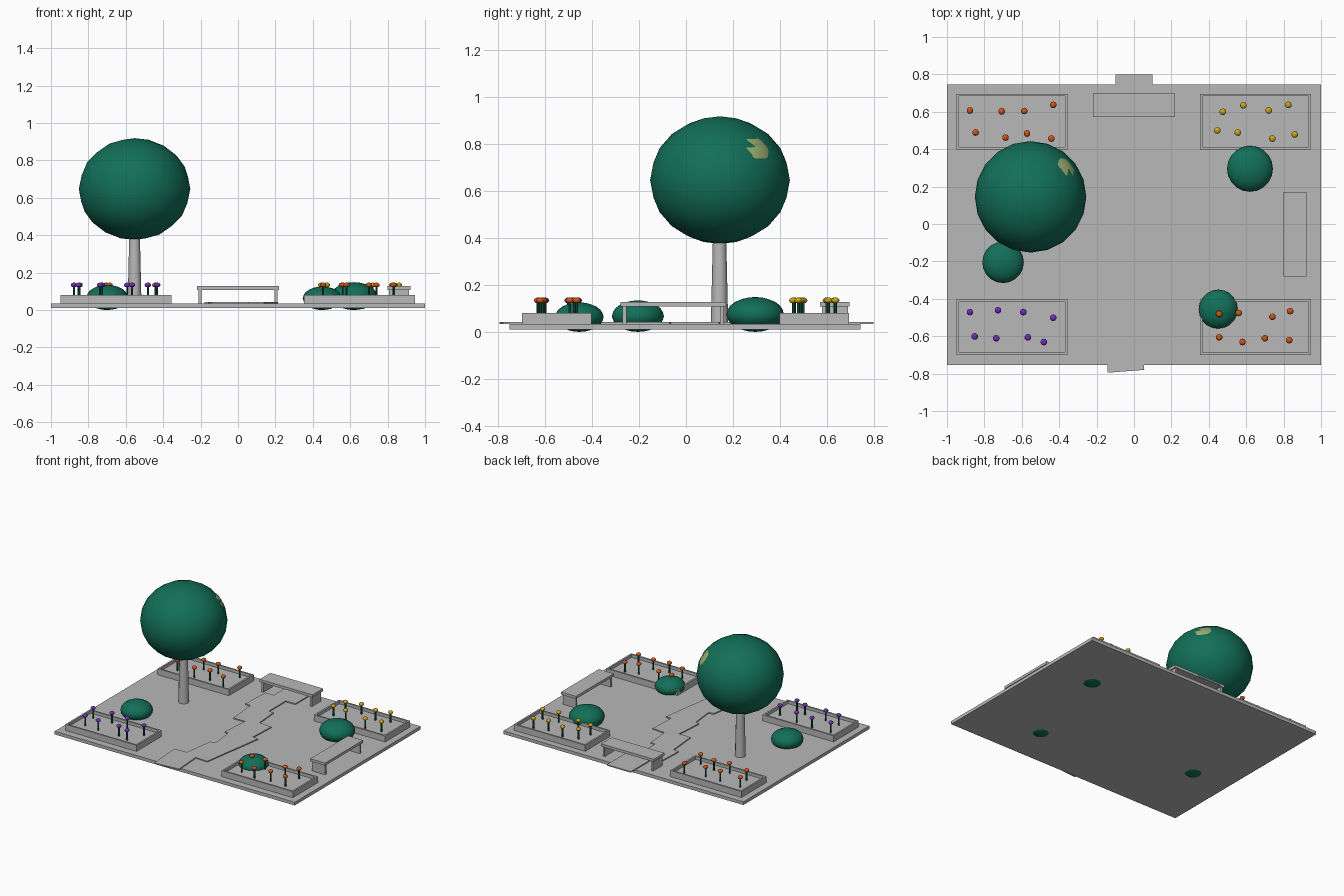
import bpy
import bmesh
from mathutils import Matrix, Vector

cube = bpy.data.objects.get("Cube")
if cube:
    bpy.data.objects.remove(cube)


def material(name, colour):
    mat = bpy.data.materials.new(name)
    mat.use_nodes = True
    rgba = (*colour, 1)
    mat.diffuse_color = rgba
    mat.node_tree.nodes["Principled BSDF"].inputs["Base Color"].default_value = rgba
    return mat


STONE = material("stone_grey", (.48, .48, .48))
LEAF = material("leaf_green", (.006, .16, .095))
STEM = material("stem_green", (.006, .09, .055))
HIGHLIGHT = material("pale_leaf", (.33, .43, .16))
ORANGE = material("petal_orange", (.62, .09, .008))
YELLOW = material("petal_yellow", (.62, .37, .01))
PURPLE = material("petal_purple", (.17, .025, .52))


def finish(bm, name, mat, smooth=False):
    """Turn a bmesh into a linked, coloured object."""
    bmesh.ops.recalc_face_normals(bm, faces=bm.faces)
    mesh = bpy.data.meshes.new(name)
    bm.to_mesh(mesh)
    bm.free()
    mesh.materials.append(mat)
    obj = bpy.data.objects.new(name, mesh)
    bpy.context.collection.objects.link(obj)
    if smooth:
        bpy.ops.object.select_all(action="DESELECT")
        obj.select_set(True)
        bpy.context.view_layer.objects.active = obj
        bpy.ops.object.shade_smooth_by_angle(angle=.9)
    return obj


def add_box(bm, low, high):
    low, high = Vector(low), Vector(high)
    matrix = Matrix.Translation((low + high) / 2) @ Matrix.Diagonal((*(high - low), 1))
    return bmesh.ops.create_cube(bm, size=1, matrix=matrix)["verts"]


def add_ball(bm, centre, radius, height, detail=3):
    matrix = Matrix.Translation(centre) @ Matrix.Diagonal((radius, radius, height, 1))
    bmesh.ops.create_icosphere(bm, subdivisions=detail, radius=1, matrix=matrix)


def add_post(bm, x, y, bottom, top, r_bottom, r_top, sides):
    matrix = Matrix.Translation((x, y, (bottom + top) / 2))
    bmesh.ops.create_cone(bm, cap_ends=True, segments=sides, radius1=r_bottom,
                          radius2=r_top, depth=top - bottom, matrix=matrix)


GROUND = .034

# Ground slab
bm = bmesh.new()
add_box(bm, (-1, -.753, .01), (1, .745, GROUND))
finish(bm, "ground_slab", STONE)

# Winding path, one staggered outline raised into a thin slab
outline = [(-.14, -.795), (.055, -.78), (.04, -.56), (.14, -.565), (.215, -.07),
           (.17, -.065), (.18, .14), (.075, .15), (.06, .335), (.02, .34),
           (.02, .54), (.1, .54), (.1, .8), (-.1, .8), (-.1, .57),
           (-.17, .57), (-.18, .345), (-.135, .34), (-.115, .11), (-.02, .11),
           (-.035, -.105), (-.005, -.11), (.015, -.29), (-.025, -.295),
           (-.06, -.525), (-.16, -.53)]
bm = bmesh.new()
face = bm.faces.new([bm.verts.new((x, y, GROUND)) for x, y in outline])
raised = bmesh.ops.extrude_face_region(bm, geom=[face])["geom"]
bmesh.ops.translate(bm, vec=(0, 0, .008),
                    verts=[v for v in raised if isinstance(v, bmesh.types.BMVert)])
finish(bm, "path", STONE)


def bench(name, x, y, half_x, half_y):
    """Seat plank on two panel legs, running along its longer side."""
    bm = bmesh.new()
    add_box(bm, (x - half_x, y - half_y, .108), (x + half_x, y + half_y, .128))
    for side in (-1, 1):
        if half_x > half_y:
            lx, ly, wx, wy = x + side * (half_x - .018), y, .008, half_y - .008
        else:
            lx, ly, wx, wy = x, y + side * (half_y - .018), half_x - .008, .008
        add_box(bm, (lx - wx, ly - wy, GROUND), (lx + wx, ly + wy, .108))
    finish(bm, name, STONE)


bench("back_bench", 0, .635, .22, .063)
bench("left_bench", .86, -.055, .062, .225)


def planter(name, x, y):
    """Raised bed with a thin rim and a sunken top."""
    bm = bmesh.new()
    add_box(bm, (x - .297, y - .149, GROUND), (x + .297, y + .149, .08))
    top = max(bm.faces, key=lambda f: f.calc_center_median().z)
    bmesh.ops.inset_region(bm, faces=[top], thickness=.018)
    sunk = bmesh.ops.extrude_discrete_faces(bm, faces=[top])["faces"]
    bmesh.ops.translate(bm, vec=(0, 0, -.022), verts=sunk[0].verts)
    finish(bm, name, STONE)


def flowers(name, x, y, petals, spots):
    """Stems and flattened heads, placed relative to the bed centre."""
    stems, heads = bmesh.new(), bmesh.new()
    for dx, dy in spots:
        add_post(stems, x + dx, y + dy, .055, .13, .006, .006, 6)
        add_ball(heads, (x + dx, y + dy, .134), .018, .013, 2)
    finish(stems, name + "_stems", STEM, True)
    finish(heads, name + "_heads", petals, True)


# Four corner beds, each with two loose rows of flowers
beds = {
    "front_right": (-.652, -.551, PURPLE, [
        (-.225, .08), (-.075, .09), (.06, .08), (.22, .05),
        (-.2, -.05), (-.085, -.06), (.085, -.055), (.17, -.08)]),
    "front_left": (.65, -.551, ORANGE, [
        (-.195, .07), (-.09, .075), (.09, .055), (.185, .085),
        (-.195, -.055), (-.07, -.08), (.05, -.06), (.18, -.07)]),
    "back_right": (-.652, .547, ORANGE, [
        (-.225, .06), (-.055, .055), (.065, .057), (.22, .09),
        (-.195, -.058), (-.035, -.085), (.08, -.063), (.21, -.09)]),
    "back_left": (.65, .547, YELLOW, [
        (-.175, .053), (-.065, .087), (.07, .06), (.175, .09),
        (-.205, -.047), (-.095, -.058), (.09, -.09), (.21, -.068)]),
}
for place, (x, y, petals, spots) in beds.items():
    planter(place + "_planter", x, y)
    flowers(place + "_flowers", x, y, petals, spots)

# Flattened bushes, dipping just through the slab
for name, x, y, radius in (("right_bush", -.7, -.205, .111),
                           ("back_bush", .62, .295, .123),
                           ("front_bush", .45, -.455, .104)):
    bm = bmesh.new()
    add_ball(bm, (x, y, radius * .605), radius, radius * .605)
    finish(bm, name, LEAF, True)

# Tree trunk
bm = bmesh.new()
add_post(bm, -.553, .143, GROUND, .46, .037, .027, 12)
finish(bm, "tree_trunk", STONE, True)

# Tree crown, with a pale inner clump just breaking its surface
crown = Vector((-.553, .145, .647))
bm = bmesh.new()
add_ball(bm, crown, .298, .272)
finish(bm, "tree_crown", LEAF, True)

bm = bmesh.new()
add_ball(bm, crown + Vector((.078, .069, .056)), .179, .163)
finish(bm, "crown_highlight", HIGHLIGHT, True)
